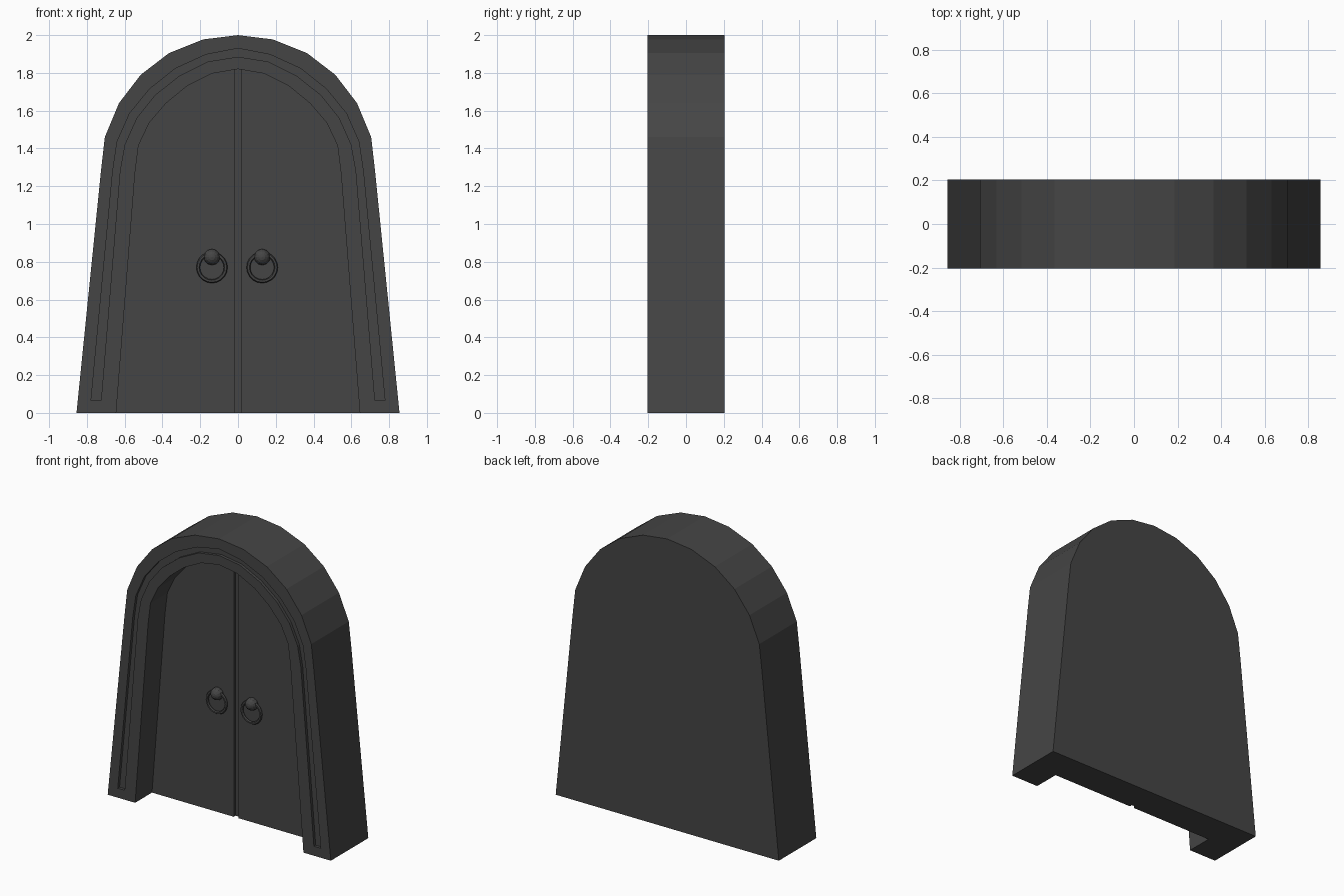
import bpy
import bmesh
import math
from mathutils import Matrix, Vector

cube = bpy.data.objects.get("Cube")
if cube:
    bpy.data.objects.remove(cube, do_unlink=True)

FRONT, BACK = -0.205, 0.205
DOOR_FACE, GAP_FACE = -0.02, 0.0
GAP = 0.018

stone = bpy.data.materials.new("dark_grey")
stone.use_nodes = True
colour = (0.06, 0.06, 0.06, 1)
stone.diffuse_color = colour
stone.node_tree.nodes["Principled BSDF"].inputs["Base Color"].default_value = colour

# Half profiles (x, z) from the foot up to the crown
OUTER = [(0.855, 0), (0.725, 1.285), (0.705, 1.46), (0.63, 1.64),
         (0.515, 1.79), (0.365, 1.905), (0.185, 1.977), (0, 2)]
GROOVE_OUT = [(0.778, 0.065), (0.663, 1.28), (0.64, 1.435), (0.574, 1.585),
              (0.468, 1.715), (0.332, 1.823), (0.17, 1.897), (0, 1.93)]
GROOVE_IN = [(0.725, 0.065), (0.625, 1.28), (0.6, 1.42), (0.537, 1.56),
             (0.44, 1.682), (0.31, 1.785), (0.16, 1.86), (0, 1.885)]
OPENING = [(0.645, 0), (0.545, 1.27), (0.527, 1.415), (0.47, 1.535),
           (0.38, 1.64), (0.27, 1.73), (0.137, 1.797), (0, 1.82)]


def arch(half):
    """Mirror a half profile into a full arch running right to left."""
    return half + [(-x, z) for x, z in reversed(half[:-1])]


def finish(bm, name):
    bmesh.ops.recalc_face_normals(bm, faces=bm.faces)
    mesh = bpy.data.meshes.new(name)
    bm.to_mesh(mesh)
    bm.free()
    mesh.materials.append(stone)
    obj = bpy.data.objects.new(name, mesh)
    bpy.context.collection.objects.link(obj)
    return obj


def extrude(name, outline, y0, y1):
    """Extrude an outline in the xz plane from y0 to y1."""
    bm = bmesh.new()
    face = bm.faces.new([bm.verts.new((x, y0, z)) for x, z in outline])
    result = bmesh.ops.extrude_face_region(bm, geom=[face])
    moved = [v for v in result["geom"] if isinstance(v, bmesh.types.BMVert)]
    bmesh.ops.translate(bm, verts=moved, vec=(0, y1 - y0, 0))
    return finish(bm, name)


def carve(obj, outline, y0, y1):
    """Cut an extruded outline out of an object."""
    cutter = extrude("cutter", outline, y0, y1)
    cutter.hide_render = True
    mod = obj.modifiers.new("carve", "BOOLEAN")
    mod.operation, mod.solver, mod.object = "DIFFERENCE", "EXACT", cutter
    bpy.context.view_layer.objects.active = obj
    bpy.ops.object.modifier_apply(modifier=mod.name)
    bpy.data.objects.remove(cutter, do_unlink=True)


# Arched frame with the door recess and the decorative groove
frame = extrude("arched_frame", arch(OUTER), FRONT, BACK)
below = (OPENING[0][0] + 0.008, -0.1)
carve(frame, arch([below] + OPENING), FRONT - 0.1, GAP_FACE)
carve(frame, arch(GROOVE_OUT) + arch(GROOVE_IN)[::-1], FRONT - 0.1, FRONT + 0.02)

# Two door leaves with a narrow gap between them
for side, label in ((1, "left"), (-1, "right")):
    leaf = OPENING[:-1] + [(GAP, OPENING[-1][1]), (GAP, 0)]
    extrude(label + "_door", [(side * x, z) for x, z in leaf], DOOR_FACE, GAP_FACE)


def knob(name, x, z):
    bm = bmesh.new()
    bmesh.ops.create_uvsphere(bm, u_segments=12, v_segments=8, radius=0.043,
                              matrix=Matrix.Translation((x, DOOR_FACE - 0.01, z))
                              @ Matrix.Rotation(math.pi / 2, 4, "X"))
    return finish(bm, name)


def pull_ring(name, x, z, radius=0.073, tube=0.01, steps=20, sides=6):
    bm = bmesh.new()
    loops = []
    for i in range(steps):
        a = math.tau * i / steps
        loop = []
        for j in range(sides):
            b = math.tau * j / sides
            r = radius + tube * math.cos(b)
            loop.append(bm.verts.new(Vector((x + r * math.cos(a),
                                             DOOR_FACE - 0.016 + tube * math.sin(b),
                                             z + r * math.sin(a)))))
        loops.append(loop)
    for i in range(steps):
        p, q = loops[i], loops[(i + 1) % steps]
        for j in range(sides):
            k = (j + 1) % sides
            bm.faces.new((p[j], q[j], q[k], p[k]))
    return finish(bm, name)


# Door handles
for x, label in ((0.128, "left"), (-0.138, "right")):
    knob(label + "_knob", x, 0.825)
    pull_ring(label + "_pull_ring", x, 0.77)
